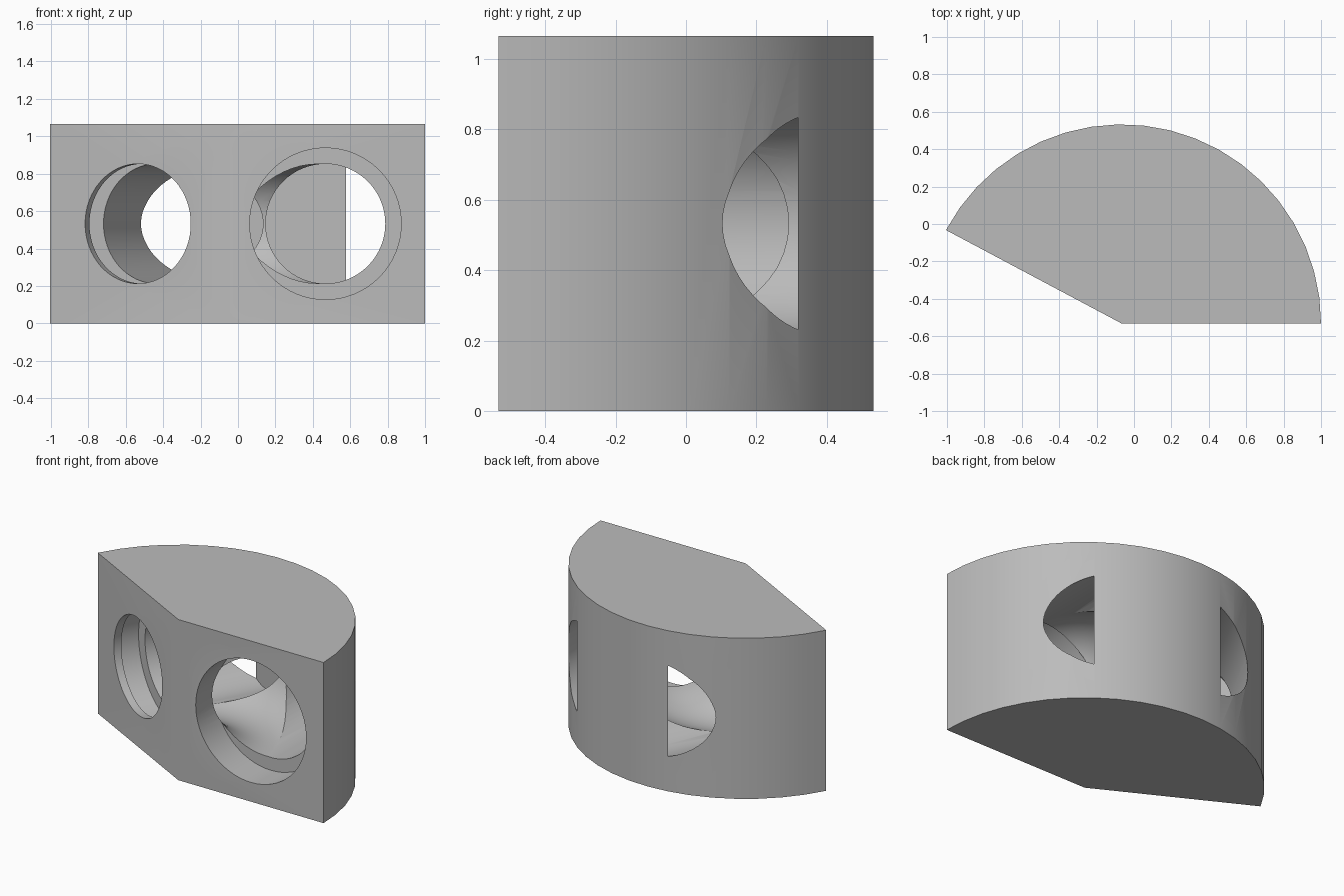
import bpy
import bmesh
from math import radians, cos, sin
from mathutils import Vector

if "Cube" in bpy.data.objects:
    bpy.data.objects.remove(bpy.data.objects["Cube"], do_unlink=True)

APEX = Vector((-0.065, -0.5325, 0))
RADIUS = 1.065
HEIGHT = 1.065
SWEEP = radians(152)
PORT = RADIUS / 2        # port centre, distance from the apex and from the base
BORE = 0.32

grey = bpy.data.materials.new("plain grey")
grey.use_nodes = True
grey.diffuse_color = (0.5, 0.5, 0.5, 1)
grey.node_tree.nodes["Principled BSDF"].inputs["Base Color"].default_value = (0.5, 0.5, 0.5, 1)


def polar(angle, r):
    return Vector((cos(angle) * r, sin(angle) * r, 0))


def make_block():
    """Sector-shaped block extruded upwards."""
    bm = bmesh.new()
    steps = 20
    points = [APEX] + [APEX + polar(SWEEP * i / steps, RADIUS) for i in range(steps + 1)]
    base = bm.faces.new([bm.verts.new(p) for p in points])
    top = bmesh.ops.extrude_face_region(bm, geom=[base])["geom"]
    bmesh.ops.translate(bm, vec=(0, 0, HEIGHT),
                        verts=[g for g in top if isinstance(g, bmesh.types.BMVert)])
    bmesh.ops.recalc_face_normals(bm, faces=bm.faces)
    mesh = bpy.data.meshes.new("elbow_block")
    bm.to_mesh(mesh)
    bm.free()
    obj = bpy.data.objects.new("elbow_block", mesh)
    bpy.context.collection.objects.link(obj)
    mesh.materials.append(grey)
    return obj


def port_cutter(name, along, inward, radius, start, end):
    """Cylinder square to a flat side, from depth start to depth end."""
    centre = APEX + along * PORT + inward * ((start + end) / 2)
    centre.z = HEIGHT / 2
    bpy.ops.mesh.primitive_cylinder_add(
        vertices=64, radius=radius, depth=end - start, location=centre,
        rotation=inward.to_track_quat('Z', 'Y').to_euler())
    bpy.context.object.name = name
    return bpy.context.object


def carve(target, cutter):
    cutter.hide_render = True
    mod = target.modifiers.new(cutter.name, 'BOOLEAN')
    mod.operation = 'DIFFERENCE'
    mod.solver = 'EXACT'
    mod.object = cutter
    bpy.context.view_layer.objects.active = target
    bpy.ops.object.modifier_apply(modifier=mod.name)
    bpy.data.objects.remove(cutter, do_unlink=True)


block = make_block()
front = (polar(0, 1), polar(radians(90), 1))
slanted = (polar(SWEEP, 1), polar(SWEEP - radians(90), 1))

# Straight bores, breaking out through the curved back
carve(block, port_cutter("front_bore", *front, BORE, -0.2, 0.85))
carve(block, port_cutter("slanted_bore", *slanted, BORE, -0.2, 0.85))

# Open recess in the front, hidden groove behind a lip in the slanted side
carve(block, port_cutter("front_recess", *front, 0.405, -0.2, 0.21))
carve(block, port_cutter("slanted_groove", *slanted, 0.405, 0.05, 0.21))

# Curved channel joining the two ports around the apex
bpy.ops.mesh.primitive_torus_add(
    major_segments=90, minor_segments=48, major_radius=PORT, minor_radius=BORE - 0.001,
    location=(APEX.x, APEX.y, HEIGHT / 2), rotation=(0, 0, radians(1)))
bpy.context.object.name = "channel"
carve(block, bpy.context.object)

bpy.ops.object.select_all(action='DESELECT')
block.select_set(True)
bpy.context.view_layer.objects.active = block
bpy.ops.object.shade_smooth_by_angle(angle=radians(30))
